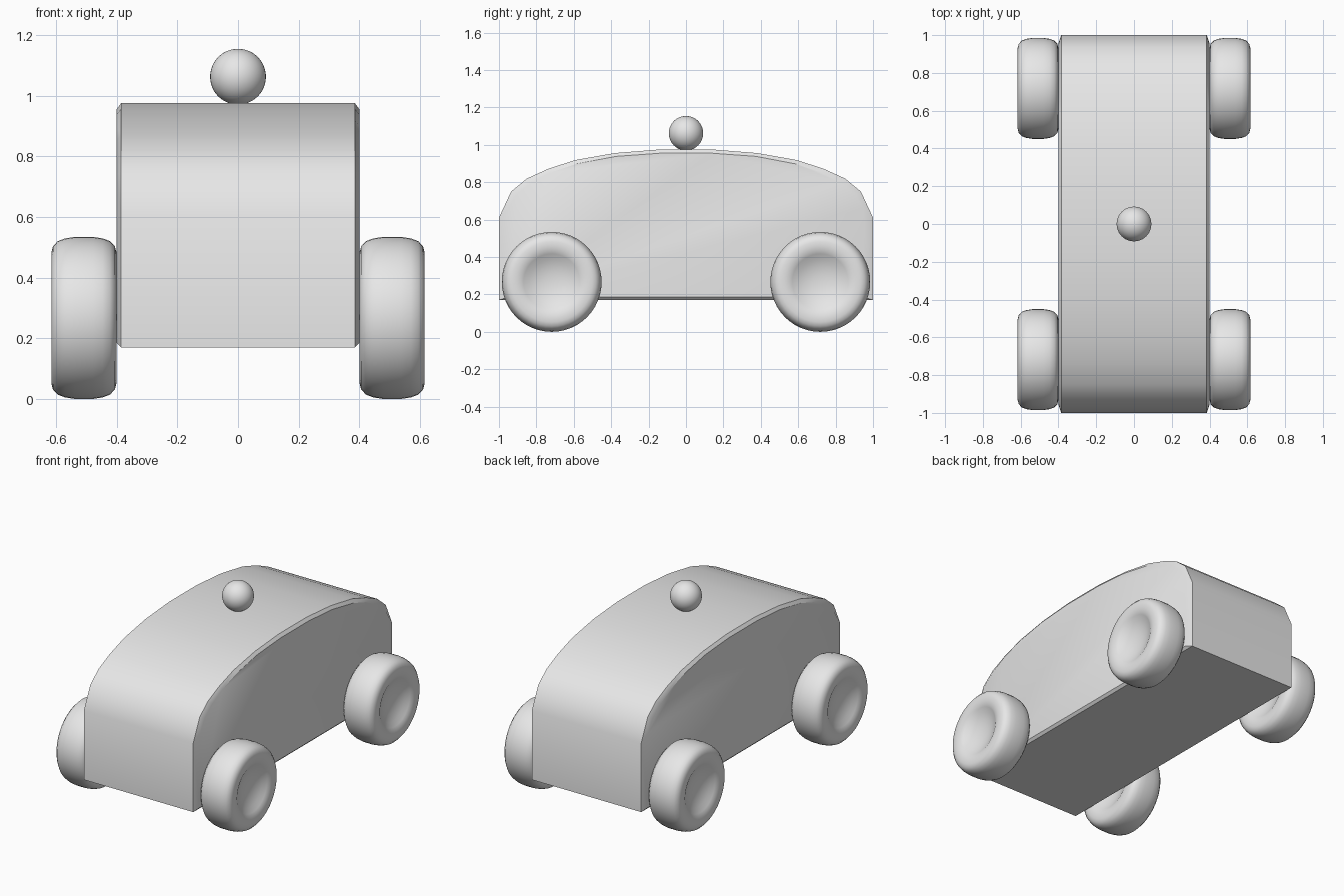
import bpy, bmesh, math

cube = bpy.data.objects.get("Cube")
if cube:
    bpy.data.objects.remove(cube)

# One plain material for the whole toy
grey = bpy.data.materials.new("light_grey")
grey.use_nodes = True
colour = (0.8, 0.8, 0.8, 1)
grey.diffuse_color = colour
grey.node_tree.nodes["Principled BSDF"].inputs["Base Color"].default_value = colour


def finish(bm, name, angle):
    bmesh.ops.recalc_face_normals(bm, faces=bm.faces)
    mesh = bpy.data.meshes.new(name)
    bm.to_mesh(mesh)
    bm.free()
    mesh.materials.append(grey)
    obj = bpy.data.objects.new(name, mesh)
    bpy.context.collection.objects.link(obj)
    bpy.ops.object.select_all(action='DESELECT')
    obj.select_set(True)
    bpy.context.view_layer.objects.active = obj
    bpy.ops.object.shade_smooth_by_angle(angle=math.radians(angle))
    return obj


def symmetric(half):
    return half + [(-y, z) for y, z in reversed(half)]


# Body: domed profile with a narrow chamfer to each side panel
rim = symmetric([(1, .17), (1, .61), (.935, .75), (.85, .82), (.74, .87),
                 (.595, .918), (.38, .956), (.14, .975)])
panel = symmetric([(.955, .185), (.95, .66), (.905, .735), (.83, .795), (.73, .85),
                   (.585, .898), (.375, .938), (.14, .955)])
bm = bmesh.new()
loops = [[bm.verts.new((x, y, z)) for y, z in outline]
         for x, outline in ((-.4, panel), (-.385, rim), (.385, rim), (.4, panel))]
for a, b in zip(loops, loops[1:]):
    for i in range(len(a)):
        j = (i + 1) % len(a)
        bm.faces.new((a[i], a[j], b[j], b[i]))
bm.faces.new(loops[0])
bm.faces.new(loops[-1])
finish(bm, "body", 30)


# Wheels: rounded tyre with a shallow dished hub on both faces
def wheel(name, x, y):
    half = [(0, .056), (.04, .058), (.08, .065), (.12, .079), (.15, .095),
            (.165, .103), (.19, .1075), (.215, .1075), (.236, .102),
            (.253, .086), (.262, .062), (.267, .03)]
    section = half + [(r, -w) for r, w in reversed(half)]
    bm = bmesh.new()
    verts = [bm.verts.new((w, r, 0)) for r, w in section]
    edges = [bm.edges.new(pair) for pair in zip(verts, verts[1:])]
    bmesh.ops.spin(bm, geom=verts + edges, cent=(0, 0, 0), axis=(1, 0, 0),
                   angle=math.tau, steps=48)
    bmesh.ops.remove_doubles(bm, verts=bm.verts, dist=.0005)
    obj = finish(bm, name, 35)
    obj.location = (x, y, .267)


for side, sx in (("left", 1), ("right", -1)):
    for end, sy in (("front", -1), ("back", 1)):
        wheel(f"{end}_{side}_wheel", sx * .508, sy * .718)

# Ball resting on the roof
bm = bmesh.new()
bmesh.ops.create_uvsphere(bm, u_segments=40, v_segments=24, radius=.092)
finish(bm, "roof_ball", 60).location = (0, 0, 1.062)
